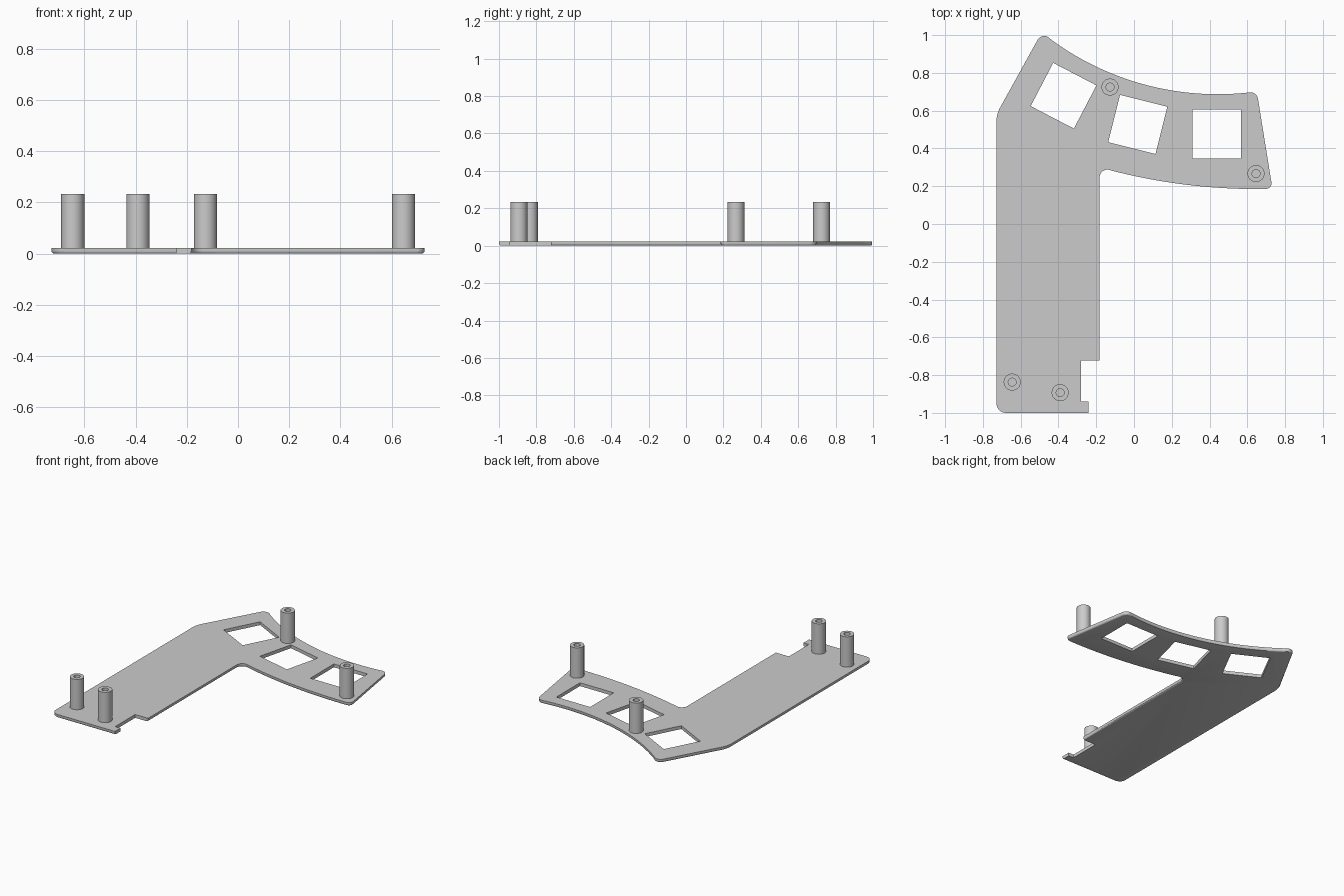
import bpy, bmesh
from math import sqrt, tan, radians, pi
from mathutils import Vector, Matrix

THICK, TOP = 0.023, 0.233

if "Cube" in bpy.data.objects:
    bpy.data.objects.remove(bpy.data.objects["Cube"])

grey = bpy.data.materials.new("plain grey")
grey.use_nodes = True
grey.diffuse_color = (0.6, 0.6, 0.6, 1)
grey.node_tree.nodes["Principled BSDF"].inputs["Base Color"].default_value = (0.6, 0.6, 0.6, 1)


def make_object(name, bm):
    bmesh.ops.recalc_face_normals(bm, faces=bm.faces)
    mesh = bpy.data.meshes.new(name)
    bm.to_mesh(mesh)
    bm.free()
    mesh.materials.append(grey)
    obj = bpy.data.objects.new(name, mesh)
    bpy.context.collection.objects.link(obj)
    return obj


def activate(obj):
    bpy.ops.object.select_all(action='DESELECT')
    obj.select_set(True)
    bpy.context.view_layer.objects.active = obj


def rounded(corners, steps=8):
    """Turn (x, y, radius) corners into an outline with filleted corners."""
    out = []
    for i, (x, y, r) in enumerate(corners):
        p = Vector((x, y))
        if r == 0:
            out.append(p)
            continue
        a = (Vector(corners[i - 1][:2]) - p).normalized()
        b = (Vector(corners[(i + 1) % len(corners)][:2]) - p).normalized()
        cut = r / tan(a.angle(b) / 2)
        centre = p + (a + b).normalized() * sqrt(r * r + cut * cut)
        start, end = p + a * cut - centre, p + b * cut - centre
        out += [centre + start.lerp(end, k / steps).normalized() * r
                for k in range(steps + 1)]
    return out


def arc(x0, x1, low_x, low_y, r, n=24):
    """Shallow bowl-shaped arc whose lowest point is (low_x, low_y)."""
    xs = [x0 + (x1 - x0) * i / n for i in range(n + 1)]
    return [(x, low_y + r - sqrt(r * r - (x - low_x) ** 2), 0) for x in xs]


def prism(points, z0, z1):
    bm = bmesh.new()
    low = [bm.verts.new((x, y, z0)) for x, y in points]
    high = [bm.verts.new((x, y, z1)) for x, y in points]
    bm.faces.new(low[::-1])
    bm.faces.new(high)
    for i in range(len(low)):
        bm.faces.new((low[i - 1], low[i], high[i], high[i - 1]))
    bmesh.ops.recalc_face_normals(bm, faces=bm.faces)
    return bm


# Plate outline, clockwise from the front left corner
outline = [(-0.728, -1, 0.05), (-0.728, 0.582, 0.15), (-0.486, 1.019, 0.04)]
outline += arc(-0.435, 0.60, 0.443, 0.687, 1.49)
outline += [(0.65, 0.702, 0.04), (0.733, 0.187, 0.03)]
outline += arc(0.68, -0.115, 0.653, 0.185, 3.1)
outline += [(-0.182, 0.301, 0.04), (-0.182, -1, 0)]
bm = prism(rounded(outline), 0, THICK)

# Softened lower rim
rim = [e for e in bm.edges if all(v.co.z < 0.001 for v in e.verts)]
bmesh.ops.bevel(bm, geom=rim, offset=0.011, segments=3, profile=0.5,
                affect='EDGES', clamp_overlap=False)
plate = make_object("base_plate", bm)

# Square openings and the stepped notch
cutters = []
for x, y, turn in [(-0.373, 0.679, -27.5), (0.02, 0.527, -14), (0.438, 0.477, 0)]:
    h = 0.129
    square = [Matrix.Rotation(radians(turn), 2) @ Vector(c) + Vector((x, y))
              for c in [(-h, -h), (h, -h), (h, h), (-h, h)]]
    cutters.append(make_object("opening_cutter", prism(square, -0.1, 0.1)))
notch = [(-0.281, -0.722), (-0.281, -0.94), (-0.241, -0.94),
         (-0.241, -1.1), (0, -1.1), (0, -0.722)]
cutters.append(make_object("notch_cutter", prism(notch, -0.1, 0.1)))

for cutter in cutters:
    cutter.hide_render = True
    mod = plate.modifiers.new("cut", 'BOOLEAN')
    mod.operation, mod.solver, mod.object = 'DIFFERENCE', 'EXACT', cutter
    activate(plate)
    bpy.ops.object.modifier_apply(modifier=mod.name)
    bpy.data.objects.remove(cutter)

# Hollow standoff posts, turned from one profile
posts = {"back_post": (-0.127, 0.725), "left_post": (0.646, 0.267),
         "front_right_post": (-0.645, -0.837), "front_post": (-0.391, -0.893)}
profile = [(0.045, THICK - 0.005), (0.045, TOP), (0.021, TOP),
           (0.021, THICK + 0.001), (0, THICK + 0.001)]
parts = [plate]
for name, (x, y) in posts.items():
    bm = bmesh.new()
    verts = [bm.verts.new((r, 0, z)) for r, z in profile]
    edges = [bm.edges.new(pair) for pair in zip(verts, verts[1:])]
    bmesh.ops.spin(bm, geom=verts + edges, cent=(0, 0, 0), axis=(0, 0, 1),
                   angle=2 * pi, steps=40, use_merge=False)
    bmesh.ops.remove_doubles(bm, verts=bm.verts, dist=0.0005)
    bmesh.ops.holes_fill(bm, edges=[e for e in bm.edges if e.is_boundary], sides=0)
    post = make_object(name, bm)
    post.location = (x, y, 0)
    parts.append(post)

for part in parts:
    activate(part)
    bpy.ops.object.shade_smooth_by_angle(angle=radians(30))
